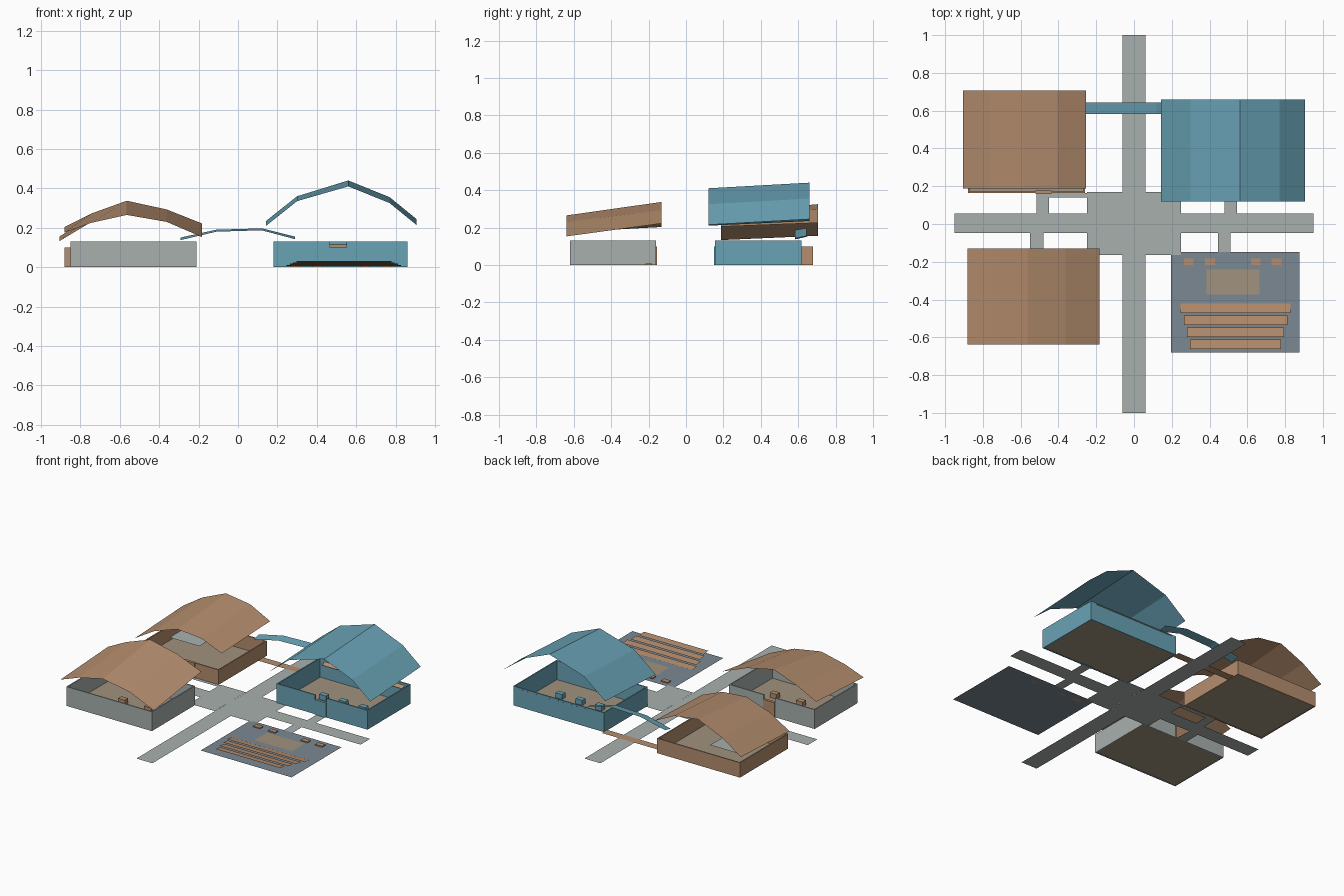
import bpy

if "Cube" in bpy.data.objects:
    bpy.data.objects.remove(bpy.data.objects["Cube"], do_unlink=True)


def material(name, rgb):
    lin = [((c / 255 + 0.055) / 1.055) ** 2.4 for c in rgb]
    m = bpy.data.materials.new(name)
    m.use_nodes = True
    m.diffuse_color = (*lin, 1)
    m.node_tree.nodes["Principled BSDF"].inputs["Base Color"].default_value = (*lin, 1)
    return m


blue = material("teal blue", (105, 162, 181))
brown = material("warm brown", (181, 142, 110))
gray = material("pale gray", (167, 176, 172))
slate = material("slate", (124, 136, 147))
tan = material("floor tan", (161, 146, 126))


def mesh_object(name, verts, faces, mat):
    me = bpy.data.meshes.new(name)
    me.from_pydata(verts, [], faces)
    me.materials.append(mat)
    ob = bpy.data.objects.new(name, me)
    bpy.context.collection.objects.link(ob)
    return ob


def box(name, x0, x1, y0, y1, z0, z1, mat):
    verts = [(x, y, z) for x in (x0, x1) for y in (y0, y1) for z in (z0, z1)]
    faces = [(0, 1, 3, 2), (4, 6, 7, 5), (0, 4, 5, 1),
             (2, 3, 7, 6), (0, 2, 6, 4), (1, 5, 7, 3)]
    return mesh_object(name, verts, faces, mat)


def slab(name, x0, x1, y0, y1, z, mat):
    return mesh_object(name, [(x0, y0, z), (x1, y0, z), (x1, y1, z), (x0, y1, z)],
                       [(0, 1, 2, 3)], mat)


def tilted(name, x0, x1, y0, y1, z0, z1, mat):
    # thin sheet whose height runs from z0 at y0 to z1 at y1
    return mesh_object(name, [(x0, y0, z0), (x1, y0, z0), (x1, y1, z1), (x0, y1, z1)],
                       [(0, 1, 2, 3)], mat)


def folded_roof(name, profile, y0, y1, mat):
    # profile holds x, height at y0, height at y1
    verts = []
    for x, za, zb in profile:
        verts += [(x, y0, za), (x, y1, zb)]
    faces = [(2 * i, 2 * i + 2, 2 * i + 3, 2 * i + 1) for i in range(len(profile) - 1)]
    return mesh_object(name, verts, faces, mat)


def hall(name, x0, x1, y0, y1, h, mat, door_x, door_side, door_mat):
    # open-topped walls with a doorway on one long side, tan floor inside
    t, half = 0.008, 0.042
    slab(name + "_floor", x0, x1, y0, y1, 0.002, tan)
    box(name + "_right_wall", x0, x0 + t, y0, y1, 0, h, mat)
    box(name + "_left_wall", x1 - t, x1, y0, y1, 0, h, mat)
    for side, ya, yb in ((-1, y0, y0 + t), (1, y1 - t, y1)):
        if side == door_side:
            box(name + "_entry_wall_right", x0 + t, door_x - half, ya, yb, 0, h, mat)
            box(name + "_entry_wall_left", door_x + half, x1 - t, ya, yb, 0, h, mat)
            box(name + "_door", door_x - half, door_x + half,
                ya - 0.005, yb + 0.005, 0, 0.1, door_mat)
        else:
            box(name + "_rear_wall", x0 + t, x1 - t, ya, yb, 0, h, mat)


# Paths and plaza
slab("long_path", -0.06, 0.06, -1, 1, 0, gray)
for s in (-1, 1):
    slab("cross_path", s * 0.06, s * 0.95, -0.047, 0.055, 0, gray)
    slab("plaza", s * 0.06, s * 0.25, -0.163, 0.17, 0.001, gray)
for x0, x1, y0, y1 in ((-0.55, -0.48, -0.16, -0.047), (-0.515, -0.45, 0.055, 0.165),
                       (0.48, 0.545, 0.055, 0.155), (0.445, 0.51, -0.147, -0.047),
                       (-0.45, -0.25, 0.14, 0.165)):
    slab("side_path", x0, x1, y0, y1, 0, gray)

# Three halls
hall("blue_hall", 0.18, 0.86, 0.155, 0.617, 0.13, blue, 0.51, -1, blue)
hall("gray_hall", -0.85, -0.21, -0.62, -0.16, 0.13, gray, -0.51, 1, brown)
hall("brown_hall", -0.88, -0.26, 0.165, 0.68, 0.1, brown, -0.48, -1, brown)

# Raised rear rows and mezzanine inside the halls
tilted("blue_hall_rear_row", 0.22, 0.82, 0.585, 0.62, 0.1, 0.122, brown)
tilted("brown_hall_mezzanine", -0.79, -0.57, 0.4, 0.56, 0.088, 0.092, gray)

# Small seats in the halls
for x in (0.39, 0.535, 0.685):
    box("blue_hall_seat", x - 0.025, x + 0.025, 0.345, 0.38, 0.002, 0.035, blue)
for x in (-0.39, -0.585):
    box("gray_hall_seat", x - 0.025, x + 0.025, -0.41, -0.375, 0.002, 0.035, brown)

# Roofs
folded_roof("blue_hall_roof", ((0.143, 0.21, 0.235), (0.3, 0.335, 0.36), (0.56, 0.41, 0.44),
                               (0.77, 0.325, 0.355), (0.905, 0.215, 0.245)), 0.12, 0.66, blue)
folded_roof("gray_hall_roof", ((-0.882, 0.175, 0.203), (-0.745, 0.225, 0.272),
                               (-0.565, 0.265, 0.337), (-0.363, 0.23, 0.293),
                               (-0.183, 0.153, 0.222)), -0.638, -0.13, brown)
folded_roof("brown_hall_roof", ((-0.905, 0.133, 0.156), (-0.76, 0.22, 0.25),
                                (-0.585, 0.28, 0.325), (-0.405, 0.265, 0.3),
                                (-0.254, 0.205, 0.225)), 0.188, 0.706, brown)

# Covered link between the two rear halls
folded_roof("link_canopy", ((-0.293, 0.137, 0.15), (-0.11, 0.18, 0.19), (0.12, 0.187, 0.197),
                            (0.29, 0.142, 0.155)), 0.583, 0.643, blue)
slab("link_walkway", -0.26, 0.18, 0.585, 0.641, 0.003, brown)

# Open-air terrace with stage, small seats and rising rows
slab("terrace_ground", 0.197, 0.877, -0.68, -0.147, 0.001, slate)
slab("terrace_stage", 0.385, 0.665, -0.373, -0.24, 0.004, tan)
for x in (0.29, 0.403, 0.645, 0.755):
    box("terrace_seat", x - 0.026, x + 0.026, -0.216, -0.183, 0.001, 0.008, brown)
for i in range(4):
    y1 = -0.42 - 0.064 * i
    inset = 0.0165 * i
    z = 0.005 + 0.0065 * i
    tilted("terrace_row", 0.247 + inset, 0.828 - inset, y1 - 0.05, y1, z + 0.006, z, brown)
